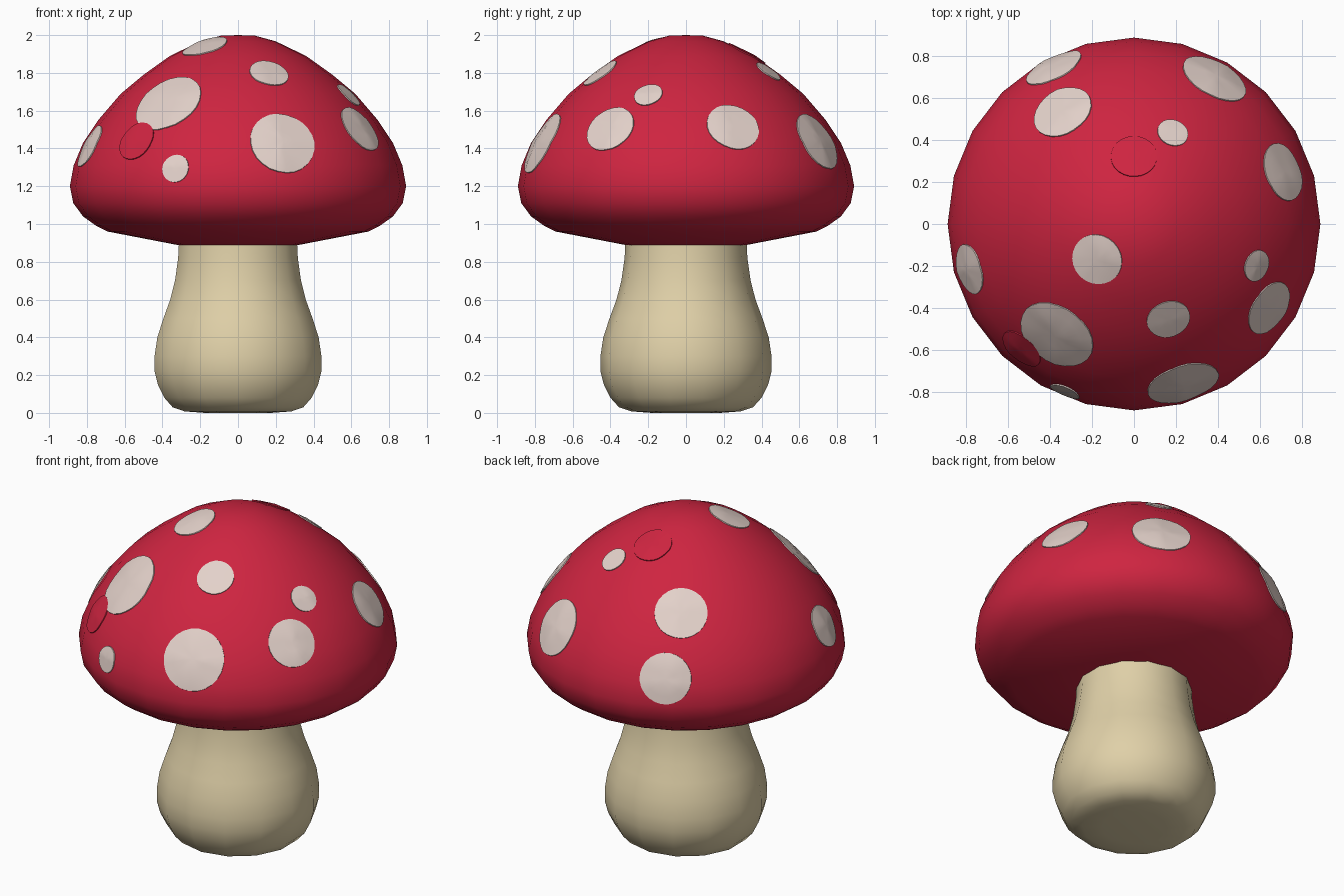
import bpy, bmesh, math
from mathutils import Vector
from mathutils.bvhtree import BVHTree

cube = bpy.data.objects.get("Cube")
if cube:
    bpy.data.objects.remove(cube, do_unlink=True)


def material(name, rgb):
    mat = bpy.data.materials.new(name)
    mat.use_nodes = True
    mat.diffuse_color = (*rgb, 1)
    mat.node_tree.nodes["Principled BSDF"].inputs["Base Color"].default_value = (*rgb, 1)
    return mat


red = material("cap red", (0.62, 0.018, 0.052))
cream = material("stem cream", (0.74, 0.63, 0.39))
pale = material("spot pale", (0.77, 0.64, 0.59))


def finish(name, bm, mat):
    bmesh.ops.recalc_face_normals(bm, faces=bm.faces)
    mesh = bpy.data.meshes.new(name)
    bm.to_mesh(mesh)
    bm.free()
    mesh.materials.append(mat)
    obj = bpy.data.objects.new(name, mesh)
    bpy.context.collection.objects.link(obj)
    for other in bpy.context.selected_objects:
        other.select_set(False)
    obj.select_set(True)
    bpy.context.view_layer.objects.active = obj
    bpy.ops.object.shade_smooth_by_angle(angle=math.radians(50))
    return obj


def lathe(name, profile, sides, mat):
    """Turn a (radius, height) profile around the z axis."""
    bm = bmesh.new()
    verts = [bm.verts.new((0, r, z)) for r, z in profile]
    edges = [bm.edges.new(pair) for pair in zip(verts, verts[1:])]
    bmesh.ops.spin(bm, geom=verts + edges, cent=(0, 0, 0), axis=(0, 0, 1),
                   angle=math.tau, steps=sides, use_merge=True)
    bmesh.ops.remove_doubles(bm, verts=bm.verts, dist=0.0005)
    return finish(name, bm, mat)


# Cap: dome, rolled rim and shallow underside
cap = lathe("cap", [
    (0, 2.0), (0.09, 1.997), (0.2, 1.967), (0.36, 1.89), (0.5, 1.79),
    (0.62, 1.69), (0.74, 1.55), (0.82, 1.43), (0.87, 1.31), (0.89, 1.2),
    (0.872, 1.11), (0.82, 1.04), (0.75, 0.99), (0.69, 0.96), (0.3, 0.885),
    (0, 0.885)], 24, red)

# Stem: bulbous foot narrowing to the neck
lathe("stem", [
    (0, 0.92), (0.32, 0.92), (0.325, 0.82), (0.342, 0.7), (0.368, 0.6),
    (0.405, 0.5), (0.438, 0.4), (0.453, 0.3), (0.453, 0.22), (0.435, 0.15),
    (0.4, 0.08), (0.355, 0.03), (0.29, 0.008), (0.18, 0), (0, 0)], 14, cream)

# Spots: thin round plates draped over the cap
tree = BVHTree.FromPolygons([v.co.copy() for v in cap.data.vertices],
                            [list(p.vertices) for p in cap.data.polygons])


def spot(name, x, y, radius, mat, sides=24):
    centre, normal, _, _ = tree.ray_cast(Vector((x, y, 3)), Vector((0, 0, -1)))
    if normal.z < 0:
        normal = -normal
    u = normal.orthogonal().normalized()
    v = normal.cross(u)
    bm = bmesh.new()

    def drape(r, angle, lift):
        p = centre + r * (math.cos(angle) * u + math.sin(angle) * v)
        hit = tree.ray_cast(p + normal * 0.3, -normal)[0] or p
        return bm.verts.new(hit + normal * lift)

    middle = drape(0, 0, 0.006)
    rings = []
    for share, lift in ((0.35, 0.006), (0.7, 0.006), (1, 0.006), (1, -0.003)):
        rings.append([drape(radius * share, math.tau * i / sides, lift)
                      for i in range(sides)])
    for i in range(sides):
        j = (i + 1) % sides
        bm.faces.new((middle, rings[0][i], rings[0][j]))
        for inner, outer in zip(rings, rings[1:]):
            bm.faces.new((inner[i], outer[i], outer[j], inner[j]))
    finish(name, bm, mat)


spots = [
    (-0.375, -0.535, 0.19), (0.24, -0.775, 0.175), (-0.33, -0.8, 0.075),
    (0.165, -0.455, 0.105), (0.65, -0.405, 0.137), (0.715, 0.25, 0.142),
    (0.587, -0.2, 0.077), (0.39, 0.707, 0.165), (0.185, 0.435, 0.075),
    (-0.178, -0.17, 0.123), (-0.345, 0.54, 0.148), (-0.387, 0.755, 0.145),
    (-0.795, -0.22, 0.122)]
for n, (x, y, radius) in enumerate(spots, 1):
    spot(f"spot_{n}", x, y, radius, pale)

# Two raised patches in the cap's own colour
spot("red_spot_front", -0.54, -0.6, 0.11, red)
spot("red_spot_back", 0, 0.325, 0.11, red)
